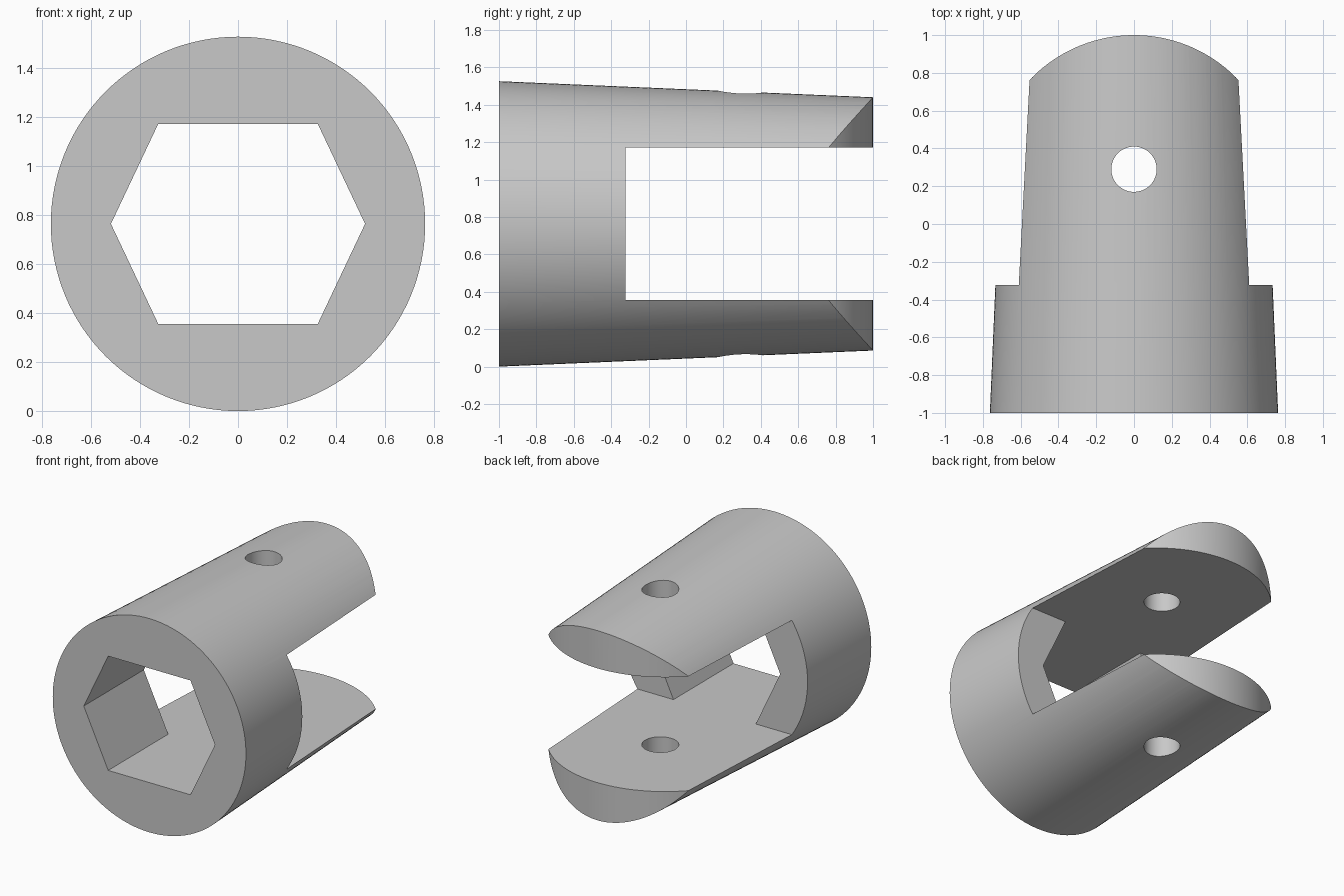
import bpy, bmesh, math

if "Cube" in bpy.data.objects:
    bpy.data.objects.remove(bpy.data.objects["Cube"])

CZ = 0.763                             # height of the tube's axis
Z_LOW, Z_HIGH = CZ - 0.408, CZ + 0.408  # inner flats shared by slot and hex socket
SLOT_Y = -0.323                        # where the fork slot begins
TAU = 2 * math.pi


def finish(name, bm):
    bmesh.ops.recalc_face_normals(bm, faces=bm.faces)
    mesh = bpy.data.meshes.new(name)
    bm.to_mesh(mesh)
    bm.free()
    obj = bpy.data.objects.new(name, mesh)
    bpy.context.collection.objects.link(obj)
    return obj


def loft(name, ring_a, ring_b):
    """Closed solid between two matching rings of 3D points."""
    bm = bmesh.new()
    a = [bm.verts.new(p) for p in ring_a]
    b = [bm.verts.new(p) for p in ring_b]
    n = len(a)
    bm.faces.new(a)
    bm.faces.new(b[::-1])
    for i in range(n):
        bm.faces.new((a[i], b[i], b[(i + 1) % n], a[(i + 1) % n]))
    return finish(name, bm)


def along_z(name, pts):
    return loft(name, [(x, y, -0.5) for x, y in pts], [(x, y, 2.0) for x, y in pts])


def arc(r, cx, cy, start, end, n):
    return [(cx + r * math.cos(start + (end - start) * i / n),
             cy + r * math.sin(start + (end - start) * i / n)) for i in range(n)]


def cut(target, tool, operation='DIFFERENCE'):
    mod = target.modifiers.new("cut", 'BOOLEAN')
    mod.operation = operation
    mod.solver = 'EXACT'
    mod.object = tool
    tool.hide_render = True
    bpy.context.view_layer.objects.active = target
    bpy.ops.object.modifier_apply(modifier=mod.name)
    bpy.data.objects.remove(tool)


def socket_and_slot():
    """One closed cutter: hexagonal bar that opens into the wide fork slot."""
    bm = bmesh.new()
    hexagon = [(-0.325, Z_LOW), (0.325, Z_LOW), (0.518, CZ),
               (0.325, Z_HIGH), (-0.325, Z_HIGH), (-0.518, CZ)]
    corners = [(-1, Z_LOW), (1, Z_LOW), (1, Z_HIGH), (-1, Z_HIGH)]

    def ring(pts, y):
        return [bm.verts.new((x, y, z)) for x, z in pts]

    h, k = ring(hexagon, -1.2), ring(hexagon, SLOT_Y)
    c, d = ring(corners, SLOT_Y), ring(corners, 1.3)
    faces = [h, d,
             [c[0], k[0], k[5], k[4], c[3]],        # left shoulder
             [c[1], c[2], k[3], k[2], k[1]],        # right shoulder
             [c[0], k[0], k[1], c[1], d[1], d[0]],  # slot bottom
             [c[2], k[3], k[4], c[3], d[3], d[2]],  # slot top
             [c[1], c[2], d[2], d[1]], [c[3], c[0], d[0], d[3]]]
    faces += [[h[i], h[(i + 1) % 6], k[(i + 1) % 6], k[i]] for i in range(6)]
    for f in faces:
        bm.faces.new(f)
    return finish("socket_cutter", bm)


# Tapered round body, overlong so the tip outline trims it
R0, R1, Y1 = 0.763, 0.677, 1.2
r_end = R0 + (R1 - R0) * (Y1 + 1) / 2
body = loft("clevis_body",
            [(x, -1, z) for x, z in arc(R0, 0, CZ, 0, TAU, 128)],
            [(x, Y1, z) for x, z in arc(r_end, 0, CZ, 0, TAU, 128)])

# Hexagonal socket and fork slot
cut(body, socket_and_slot())

# Rounded fork tips
outline = [(-0.9, 0.238), (-0.9, -1.2), (0.9, -1.2), (0.9, 0.238)]
outline += arc(0.762, 0, 0.238, 0, math.pi, 96) + [(-0.762, 0.238)]
cut(body, along_z("tip_outline", outline), 'INTERSECT')

# Pin hole through both arms
cut(body, along_z("pin_hole_cutter", arc(0.12, 0, 0.29, 0.02, TAU + 0.02, 48)))

# Grey finish
grey = bpy.data.materials.new("grey")
grey.diffuse_color = (0.58, 0.58, 0.58, 1)
grey.use_nodes = True
grey.node_tree.nodes["Principled BSDF"].inputs["Base Color"].default_value = grey.diffuse_color
body.data.materials.clear()
body.data.materials.append(grey)
for poly in body.data.polygons:
    poly.material_index = 0

bpy.ops.object.select_all(action='DESELECT')
body.select_set(True)
bpy.context.view_layer.objects.active = body
bpy.ops.object.shade_smooth_by_angle(angle=math.radians(30))
